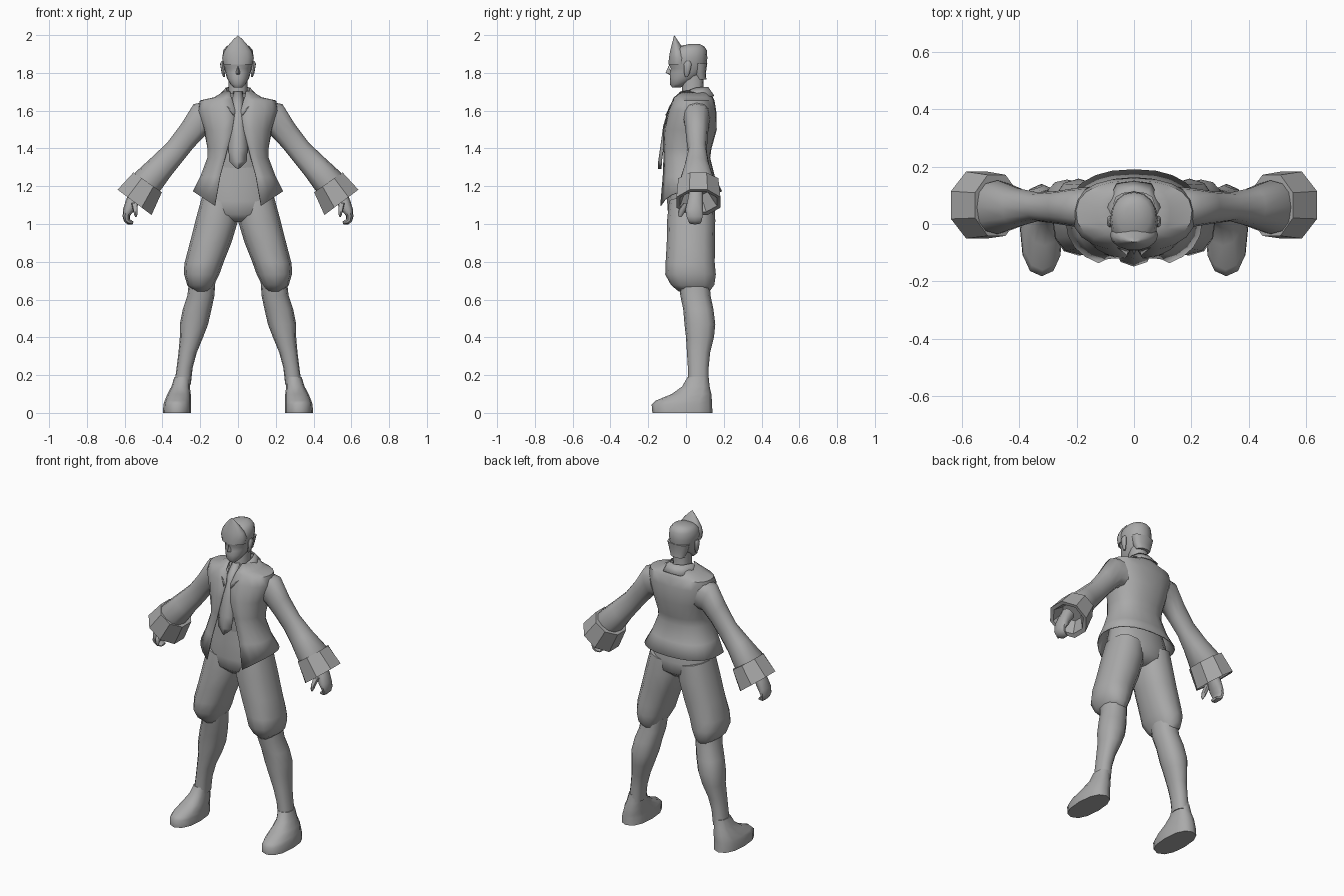
import bpy, math
from mathutils import Vector

grey = bpy.data.materials.new("plain_grey")
grey.diffuse_color = (0.4, 0.4, 0.4, 1)


def make(name, verts, faces, mirror=False, thick=0, angle=50):
    me = bpy.data.meshes.new(name)
    me.from_pydata(verts, [], faces)
    me.materials.append(grey)
    ob = bpy.data.objects.new(name, me)
    bpy.context.collection.objects.link(ob)
    bpy.context.view_layer.objects.active = ob
    bpy.ops.object.select_all(action='DESELECT')
    ob.select_set(True)
    bpy.ops.object.mode_set(mode='EDIT')
    bpy.ops.mesh.select_all(action='SELECT')
    bpy.ops.mesh.normals_make_consistent(inside=False)
    bpy.ops.object.mode_set(mode='OBJECT')
    me.shade_smooth()
    me.set_sharp_from_angle(angle=math.radians(angle))
    if mirror:
        m = ob.modifiers.new("mirror", 'MIRROR')
        m.merge_threshold = 0.002
    if thick:
        s = ob.modifiers.new("thickness", 'SOLIDIFY')
        s.thickness, s.offset = thick, 0
    return ob


def spow(v, e):
    return math.copysign(abs(v) ** e, v)


def loft(name, rings, n=12, e=0.85, mirror=False, caps=True, angle=50, turn=0.0):
    """Each ring: inner point (x, z), outer point (x, z), front y, back y."""
    verts, faces = [], []
    for x1, z1, x2, z2, yf, yb in rings:
        for i in range(n):
            a = 2 * math.pi * (i + turn) / n
            c, s = spow(math.cos(a), e), spow(math.sin(a), e)
            verts.append(((x1 + x2) / 2 + (x2 - x1) / 2 * c,
                          (yf + yb) / 2 + (yb - yf) / 2 * s,
                          (z1 + z2) / 2 + (z2 - z1) / 2 * c))
    for r in range(len(rings) - 1):
        for i in range(n):
            j = (i + 1) % n
            faces.append((r * n + i, r * n + j, (r + 1) * n + j, (r + 1) * n + i))
    if caps:
        faces.append(tuple(range(n)))
        faces.append(tuple(range((len(rings) - 1) * n, len(rings) * n)))
    return make(name, verts, faces, mirror, 0, angle)


def stack(name, levels, **kw):
    """Centred loft; each level: z, half width, front y, back y."""
    return loft(name, [(-w, z, w, z, f, b) for z, w, f, b in levels], **kw)


def sheet(name, rows, **kw):
    n = len(rows[0])
    faces = [(r * n + i, r * n + i + 1, (r + 1) * n + i + 1, (r + 1) * n + i)
             for r in range(len(rows) - 1) for i in range(n - 1)]
    return make(name, [p for row in rows for p in row], faces, **kw)


# Head, neck and hair
stack("neck", [(1.62, .06, -.03, .11), (1.69, .05, -.02, .09), (1.80, .052, -.02, .095)])
stack("head", [(1.722, .022, -.072, -.03), (1.74, .04, -.086, .0), (1.77, .058, -.086, .06),
               (1.80, .067, -.086, .095), (1.822, .072, -.08, .105), (1.84, .078, -.09, .11),
               (1.88, .083, -.088, .113), (1.92, .078, -.07, .11), (1.942, .06, -.035, .095),
               (1.953, .025, .02, .07)], n=16, e=.95)
stack("hair_crest", [(1.845, .077, -.094, .02), (1.88, .084, -.092, .015), (1.915, .073, -.085, -.005),
                     (1.95, .048, -.076, -.028), (1.975, .026, -.069, -.045), (1.998, .002, -.064, -.061)],
      n=14, e=1)
stack("nape_hair", [(1.765, .045, .05, .108), (1.80, .06, .04, .105), (1.85, .072, .03, .113)])
make("nose", [(0, -.092, 1.838), (-.015, -.075, 1.792), (.015, -.075, 1.792), (0, -.108, 1.80),
              (0, -.08, 1.787)], [(0, 1, 3), (0, 3, 2), (1, 4, 3), (3, 4, 2), (0, 2, 4, 1)])
loft("ear", [(.068, 1.778, .078, 1.778, -.005, .01), (.07, 1.80, .087, 1.80, -.01, .02),
             (.072, 1.845, .095, 1.848, -.012, .03), (.075, 1.862, .088, 1.862, 0, .022)],
     n=8, mirror=True)

# Shirt body under the jacket
stack("shirt", [(1.69, .055, -.022, .10), (1.655, .10, -.055, .13), (1.60, .17, -.078, .14),
                (1.50, .15, -.10, .145), (1.40, .142, -.105, .115), (1.28, .14, -.09, .11)])

# Open jacket: half shell with a front gap and dipping front corners
jacket = [(1.703, .07, -.03, .118, .042), (1.668, .125, -.065, .14, .035),
          (1.652, .20, -.07, .148, .028), (1.60, .212, -.092, .157, .015),
          (1.50, .178, -.118, .16, .03), (1.40, .16, -.122, .132, .055),
          (1.35, .16, -.124, .125, .068), (1.25, .197, -.132, .15, .095),
          (1.172, .236, -.15, .188, .122)]
rows = []
for k, (z, w, yf, yb, gap) in enumerate(jacket):
    e = .85
    t0 = math.asin((gap / w) ** (1 / e))
    row = []
    for i in range(11):
        t = t0 + (math.pi - t0) * i / 10
        x = w * max(0, math.sin(t)) ** e if i < 10 else 0
        y = (yf + yb) / 2 - (yb - yf) / 2 * spow(math.cos(t), e)
        dip = .075 * max(0, min(1, (.236 - x) / .114)) if k == len(jacket) - 1 and t < math.pi / 2 else 0
        row.append((x, y, z - dip))
    rows.append(row)
sheet("jacket", rows, mirror=True, thick=.006)

# Folded collar
sheet("collar", [[(0, .115, 1.725), (.045, .10, 1.725), (.063, .05, 1.72), (.055, 0, 1.70),
                  (.032, -.048, 1.66), (.02, -.088, 1.60)],
                 [(0, .148, 1.678), (.06, .14, 1.675), (.10, .06, 1.68), (.092, -.022, 1.668),
                  (.065, -.075, 1.63), (.024, -.108, 1.575)]], mirror=True, thick=.005)

# Pointed neckcloth hanging in front
cloth = [(1.70, .025, -.03), (1.62, .03, -.088), (1.52, .042, -.118),
         (1.40, .05, -.135), (1.33, .045, -.145), (1.292, .004, -.146)]
sheet("neckcloth", [[(-w, y + .015, z), (0, y, z), (w, y + .015, z)] for z, w, y in cloth], thick=.005)

# Sleeves, turned-back cuffs and hands
loft("sleeve", [(.13, 1.47, .18, 1.645, -.02, .13), (.175, 1.468, .235, 1.635, -.01, .125),
                (.235, 1.405, .30, 1.53, 0, .115), (.295, 1.33, .375, 1.43, .01, .11),
                (.355, 1.255, .46, 1.35, -.01, .125), (.405, 1.185, .545, 1.272, -.035, .152),
                (.44, 1.15, .565, 1.22, -.03, .145)], mirror=True)
loft("cuff", [(.42, 1.18, .545, 1.265, -.03, .145), (.397, 1.164, .56, 1.277, -.05, .18),
              (.45, 1.042, .645, 1.187, -.06, .192), (.47, 1.06, .625, 1.175, -.04, .172),
              (.46, 1.15, .56, 1.215, -.01, .12)], n=8, e=1, turn=.5, mirror=True, angle=35)
loft("hand", [(.505, 1.14, .57, 1.18, .015, .09), (.53, 1.105, .594, 1.125, .005, .092),
              (.55, 1.07, .608, 1.08, -.005, .093), (.571, 1.045, .611, 1.04, 0, .09),
              (.573, 1.027, .604, 1.015, .01, .085), (.565, 1.02, .585, .998, .015, .08),
              (.553, 1.012, .558, .998, .025, .07)], n=10, mirror=True)
loft("thumb", [(.53, 1.11, .565, 1.11, -.015, .03), (.532, 1.075, .556, 1.075, -.04, 0),
               (.533, 1.05, .55, 1.05, -.043, -.015), (.537, 1.036, .543, 1.036, -.037, -.025)],
     n=8, mirror=True)

# Breeches: hips plus baggy legs gathered under the knee
stack("hips", [(1.34, .14, -.09, .10), (1.22, .175, -.095, .135), (1.12, .196, -.10, .153),
               (1.05, .19, -.095, .15), (1.01, .10, -.05, .10)])
loft("breeches_leg", [(.005, 1.10, .192, 1.14, -.09, .15), (.002, 1.01, .222, 1.03, -.10, .155),
                      (.035, .90, .255, .90, -.102, .153), (.075, .80, .284, .79, -.108, .152),
                      (.10, .73, .286, .735, -.11, .158), (.125, .68, .268, .675, -.08, .15),
                      (.145, .645, .235, .642, -.04, .125)], mirror=True)

# Stockings and shoes
loft("lower_leg", [(.12, .69, .26, .69, -.04, .125), (.125, .62, .268, .62, -.03, .13),
                   (.14, .55, .292, .55, -.015, .145), (.158, .47, .308, .47, -.008, .155),
                   (.185, .40, .308, .40, 0, .148), (.218, .32, .315, .32, .005, .128),
                   (.24, .24, .325, .24, .01, .12), (.25, .15, .337, .15, .01, .12)], mirror=True)
loft("shoe", [(.248, 0, .397, 0, -.178, .14), (.248, .045, .395, .045, -.182, .138),
              (.25, .065, .388, .065, -.16, .137), (.25, .10, .374, .10, -.075, .134),
              (.255, .14, .352, .14, -.02, .125), (.252, .19, .337, .19, .008, .12)],
     mirror=True)
